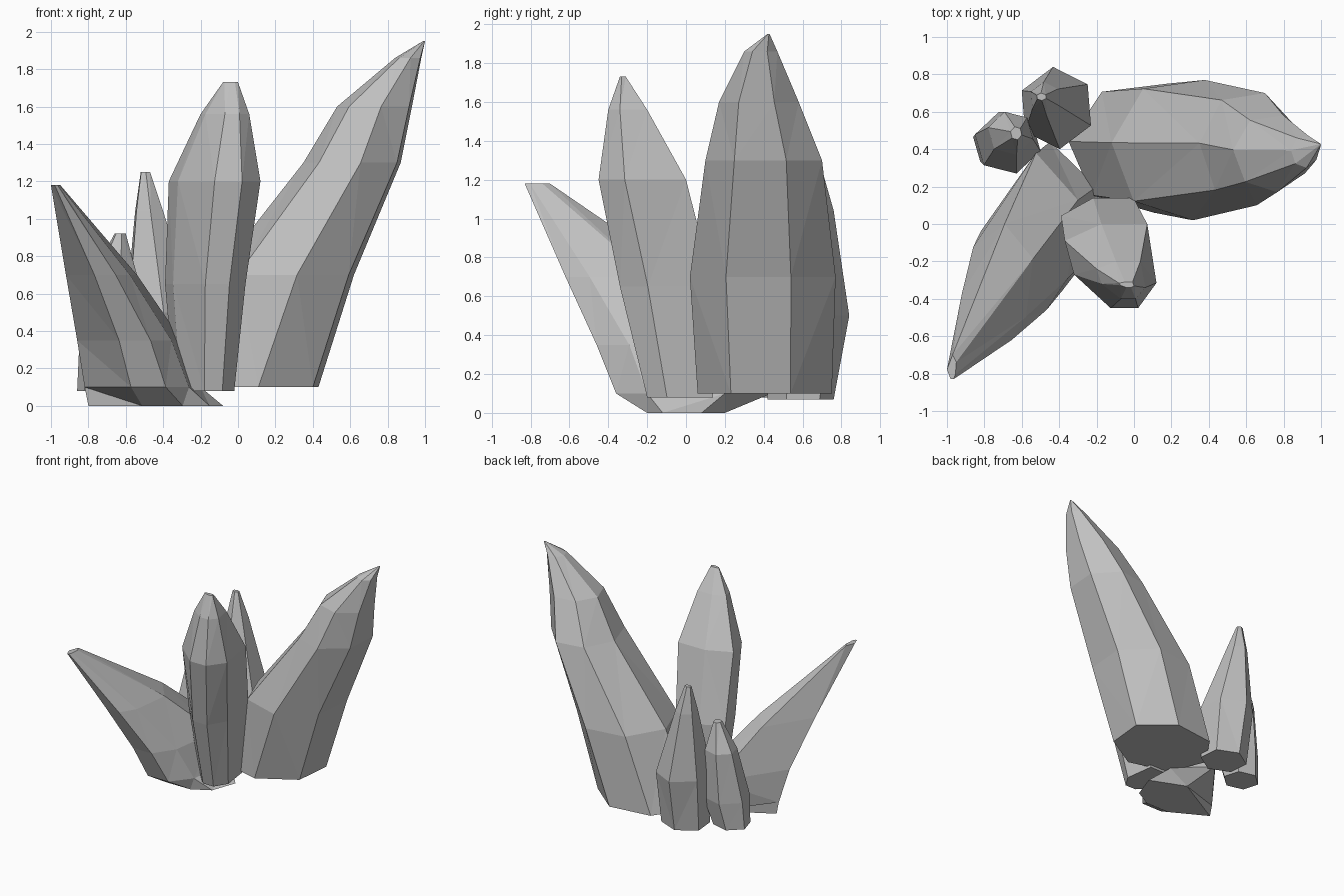
import bpy, bmesh, math

if "Cube" in bpy.data.objects:
    bpy.data.objects.remove(bpy.data.objects["Cube"], do_unlink=True)

# One plain stone colour
stone = bpy.data.materials.new("grey_stone")
stone.use_nodes = True
colour = (0.53, 0.53, 0.53, 1)
stone.diffuse_color = colour
bsdf = next(n for n in stone.node_tree.nodes if n.type == "BSDF_PRINCIPLED")
bsdf.inputs["Base Color"].default_value = colour
bsdf.inputs["Roughness"].default_value = 0.9


def fit(values):
    """Rescale a list of numbers so that it spans zero to one."""
    low, high = min(values), max(values)
    return [(value - low) / (high - low) for value in values]


def regular_outline(sides, first_corner):
    """Regular polygon in a unit square, first corner at an angle in degrees."""
    start = math.radians(first_corner)
    angles = [start + math.tau * i / sides for i in range(sides)]
    return list(zip(fit([math.cos(angle) for angle in angles]),
                    fit([math.sin(angle) for angle in angles])))


def crystal(name, outline, sections):
    """Loft a unit outline through sections of (z, x_min, x_max, y_min, y_max)."""
    sides = len(outline)
    bm = bmesh.new()
    rings = []
    for z, x_min, x_max, y_min, y_max in sections:
        rings.append([bm.verts.new((x_min + u * (x_max - x_min),
                                    y_min + v * (y_max - y_min), z))
                      for u, v in outline])
    # Walls between neighbouring rings, cut into flat facets
    walls = []
    for low, high in zip(rings, rings[1:]):
        for i in range(sides):
            j = (i + 1) % sides
            walls.append(bm.faces.new((low[i], low[j], high[j], high[i])))
    bmesh.ops.triangulate(bm, faces=walls)
    # End caps
    bm.faces.new(rings[0][::-1])
    bm.faces.new(rings[-1])
    bmesh.ops.recalc_face_normals(bm, faces=bm.faces)
    mesh = bpy.data.meshes.new(name)
    bm.to_mesh(mesh)
    bm.free()
    mesh.materials.append(stone)
    obj = bpy.data.objects.new(name, mesh)
    bpy.context.collection.objects.link(obj)


# Tallest crystal, leaning to the left side
crystal("large_leaning_crystal", regular_outline(7, -82), [
    (0.1, -0.35, 0.43, 0.06, 0.75),
    (0.7, -0.12, 0.62, 0.02, 0.77),
    (1.3, 0.35, 0.87, 0.1, 0.7),
    (1.6, 0.53, 0.93, 0.17, 0.58),
    (1.86, 0.84, 0.98, 0.3, 0.47),
    (1.95, 0.99, 1, 0.42, 0.43)])

# Upright crystal in the middle, with a broad sloping back facet
broad_back = [(0, 0.8), (0.1, 0.4), (0.5, 0), (0.8, 0), (1, 0.3), (0.9, 1), (0.4, 1)]
crystal("middle_crystal", broad_back, [
    (0.08, -0.34, -0.02, -0.2, 0.14),
    (0.65, -0.39, 0.04, -0.34, 0.14),
    (1.2, -0.37, 0.12, -0.45, 0),
    (1.56, -0.2, 0.06, -0.4, -0.2),
    (1.73, -0.08, 0, -0.34, -0.31)])

# Crystal leaning forward and to the right side
slanted = [(0, 0.4), (0.6, 1), (1, 0.7), (0.9, 0.2), (0.7, 0), (0.4, 0)]
crystal("front_leaning_crystal", slanted, [
    (0, -0.8, -0.08, -0.2, 0.2),
    (0.1, -0.82, -0.2, -0.36, 0.44),
    (0.35, -0.86, -0.3, -0.46, 0.38),
    (0.7, -0.92, -0.54, -0.62, 0),
    (1.18, -1, -0.95, -0.83, -0.7)])

# Two smaller crystals at the back
crystal("back_crystal", regular_outline(6, 35), [
    (0.07, -0.58, -0.24, 0.42, 0.76),
    (0.5, -0.6, -0.23, 0.4, 0.84),
    (1.04, -0.55, -0.4, 0.58, 0.76),
    (1.25, -0.52, -0.47, 0.66, 0.7)])
crystal("small_crystal", regular_outline(6, 45), [
    (0.08, -0.86, -0.58, 0.3, 0.56),
    (0.3, -0.85, -0.5, 0.27, 0.6),
    (0.7, -0.78, -0.54, 0.37, 0.6),
    (0.92, -0.66, -0.6, 0.45, 0.52)])
